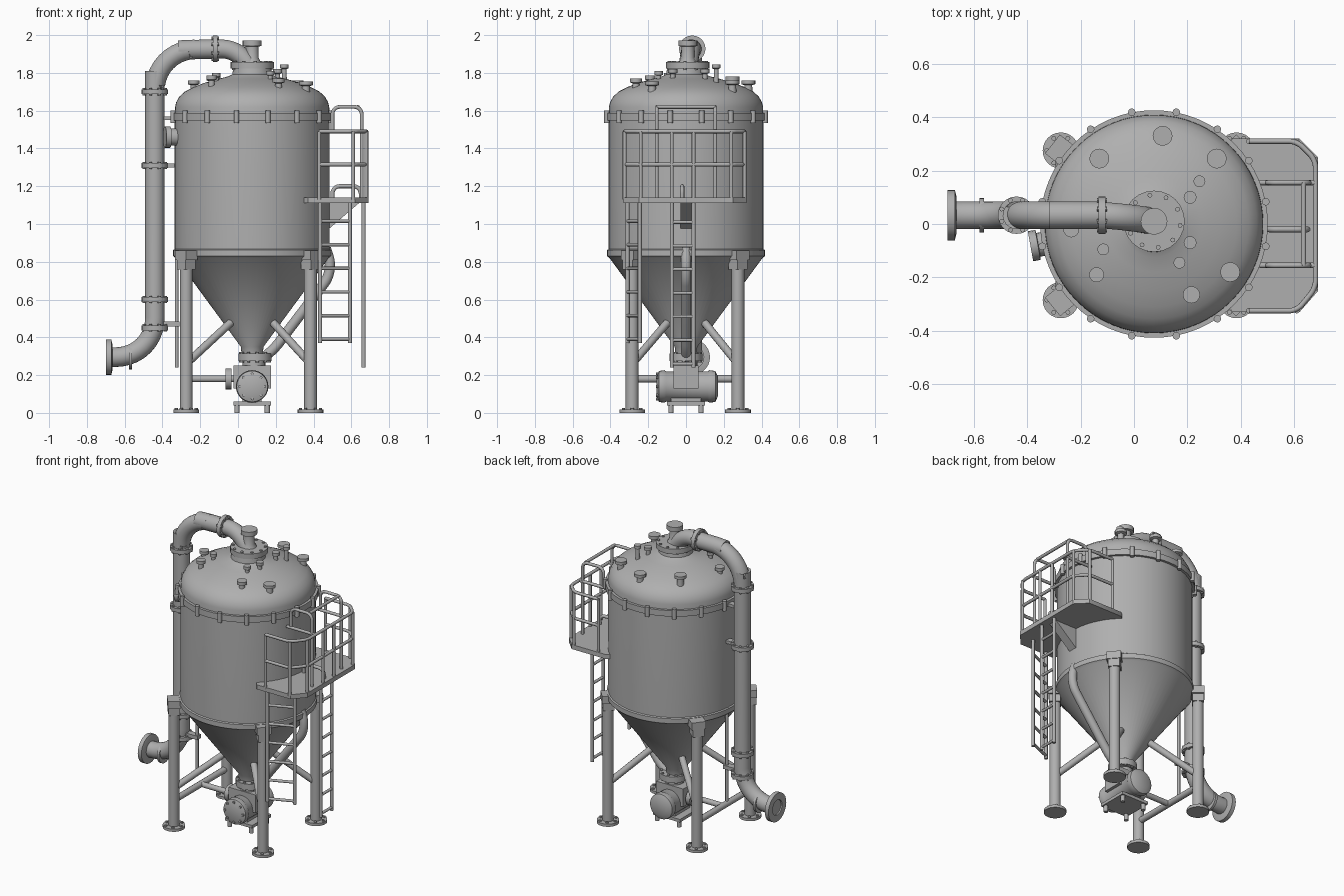
import bpy, bmesh, math
from mathutils import Vector, Matrix

if "Cube" in bpy.data.objects:
    bpy.data.objects.remove(bpy.data.objects["Cube"])

grey = bpy.data.materials.new("steel_grey")
grey.diffuse_color = (0.43, 0.43, 0.43, 1)
grey.use_nodes = True
grey.node_tree.nodes["Principled BSDF"].inputs["Base Color"].default_value = grey.diffuse_color
CX = 0.075  # tank axis


def finish(name, bm, angle=40):
    bmesh.ops.recalc_face_normals(bm, faces=bm.faces)
    me = bpy.data.meshes.new(name)
    bm.to_mesh(me)
    bm.free()
    me.materials.append(grey)
    me.shade_smooth()
    me.set_sharp_from_angle(angle=math.radians(angle))
    bpy.context.collection.objects.link(bpy.data.objects.new(name, me))


def bridge(bm, rings, caps=True):
    n = len(rings[0])
    for a, b in zip(rings, rings[1:]):
        for i in range(n):
            bm.faces.new((a[i], a[(i + 1) % n], b[(i + 1) % n], b[i]))
    if caps:
        bm.faces.new(rings[0])
        bm.faces.new(rings[-1])


def lathe(bm, origin, axis, profile, n=20):
    """Revolve (radius, height) points about an axis."""
    m = Vector(axis).to_track_quat('Z', 'Y').to_matrix()
    o = Vector(origin)
    bridge(bm, [[bm.verts.new(o + m @ Vector((r * math.cos(t), r * math.sin(t), h)))
                 for t in (2 * math.pi * i / n for i in range(n))] for r, h in profile])


def cyl(bm, p, axis, r, h, n=20):
    lathe(bm, p, axis, [(r, 0), (r, h)], n)


def tube(bm, pts, r, corner=0.0, n=12):
    """Sweep a circle along a path with rounded corners."""
    pts = [Vector(p) for p in pts]
    path = [pts[0]]
    for a, b, c in zip(pts, pts[1:], pts[2:]):
        if corner:
            d = min(corner, (a - b).length * .95, (c - b).length * .95)
            s, e = b + (a - b).normalized() * d, b + (c - b).normalized() * d
            k = 10
            for i in range(k + 1):
                t = i / k
                w = .75   # rational weight: near circular
                q = (1 - t) ** 2, 2 * w * t * (1 - t), t * t
                path.append((s * q[0] + b * q[1] + e * q[2]) / sum(q))
        else:
            path.append(b)
    path.append(pts[-1])
    tang = [(path[min(i + 1, len(path) - 1)] - path[max(i - 1, 0)]).normalized()
            for i in range(len(path))]
    u = tang[0].orthogonal().normalized()
    rings = []
    for p, t in zip(path, tang):
        u = (u - t * u.dot(t)).normalized()
        v = t.cross(u)
        rings.append([bm.verts.new(p + r * (u * math.cos(2 * math.pi * i / n)
                      + v * math.sin(2 * math.pi * i / n))) for i in range(n)])
    bridge(bm, rings)


def box(bm, c, s, rot=0):
    m = Matrix.Translation(c) @ Matrix.Rotation(rot, 4, 'Z') @ Matrix.Diagonal((*s, 1))
    bmesh.ops.create_cube(bm, size=1, matrix=m)


def flange(bm, p, axis, r, h, bolts=8):
    """Bolted pipe joint centred on p."""
    a = Vector(axis).normalized()
    p = Vector(p)
    cyl(bm, p - a * h / 2, a, r, h, 24)
    u = a.orthogonal().normalized()
    v = a.cross(u)
    for i in range(bolts):
        t = 2 * math.pi * (i + .5) / bolts
        cyl(bm, p + (u * math.cos(t) + v * math.sin(t)) * r * .86 - a * (h / 2 + .007), a, .009, h + .014, 8)


# Tank shell with cone, cylinder, dome and neck
bm = bmesh.new()
lathe(bm, (CX, 0, 0), (0, 0, 1), [(.055, .3), (.06, .35), (.405, .82), (.418, .83), (.418, .862), (.41, .867),
      (.41, 1.56), (.408, 1.62), (.402, 1.645), (.385, 1.675), (.355, 1.702), (.31, 1.725), (.25, 1.748),
      (.18, 1.768), (.125, 1.782), (.105, 1.792), (.1, 1.825)], 64)
finish("tank_shell", bm)

# Bolted rim between cylinder and dome
bm = bmesh.new()
lathe(bm, (CX, 0, 0), (0, 0, 1), [(.39, 1.548), (.426, 1.548), (.426, 1.588), (.39, 1.588)], 64)
for i in range(16):
    t = 2 * math.pi * (i + .5) / 16
    cyl(bm, (CX + .427 * math.cos(t), .427 * math.sin(t), 1.535), (0, 0, 1), .014, .066, 12)
finish("tank_rim", bm)

# Neck flange and top nozzle
bm = bmesh.new()
flange(bm, (CX, .01, 1.84), (0, 0, 1), .115, .034, 10)
lathe(bm, (CX, .01, 1.85), (0, 0, 1), [(.05, 0), (.034, .03), (.034, .09), (.05, .092), (.05, .122)])
finish("top_nozzle", bm)

# Small nozzles on the dome: x, y, flange radius, top height
bm = bmesh.new()
for x, y, r, z in [(-.13, .245, .037, 1.78), (.107, .33, .037, 1.76), (.31, .245, .037, 1.76),
                   (.36, -.18, .037, 1.755), (.215, -.265, .032, 1.77), (-.14, -.19, .028, 1.785),
                   (.245, .16, .022, 1.845), (.21, .1, .024, 1.82), (.21, -.07, .024, 1.82),
                   (.17, -.145, .022, 1.81), (-.115, -.095, .022, 1.80), (-.235, -.02, .03, 1.76)]:
    lathe(bm, (x, y, z), (0, 0, 1), [(r * .65, -.12), (r * .55, -.025), (r, -.02), (r, 0)], 16)
finish("dome_nozzles", bm)

# Side nozzle
bm = bmesh.new()
d = Vector((-1, -.18, 0)).normalized()
lathe(bm, Vector((CX, 0, 1.46)) + d * .38, d, [(.045, 0), (.045, .06), (.057, .062), (.057, .09)])
finish("side_nozzle", bm)

# Process pipe with flanges
PY = .033
bm = bmesh.new()
tube(bm, [(-.12, PY, 1.925), (.02, .022, 1.935), (.065, .01, 1.82)], .05, .13, 20)
tube(bm, [(-.12, PY, 1.925), (-.22, PY, 1.925), (-.44, PY, 1.915), (-.44, PY, 1.6), (-.44, PY, .295),
          (-.69, PY, .295)], .052, .21, 20)
finish("process_pipe", bm)
bm = bmesh.new()
for z in (1.7, 1.31, .6, .45):
    flange(bm, (-.44, PY, z), (0, 0, 1), .07, .025)
flange(bm, (-.12, PY, 1.928), (1, 0, 0), .07, .025)
flange(bm, (-.57, PY, .295), (1, 0, 0), .064, .016, 0)
lathe(bm, (-.665, PY, .295), (-1, 0, 0), [(.07, 0), (.094, .006), (.094, .033), (.05, .033), (.045, .008)], 28)
finish("pipe_flanges", bm)
bm = bmesh.new()
box(bm, (-.37, PY, 1.31), (.1, .04, .02))
box(bm, (-.37, PY, 1.56), (.1, .04, .02))
box(bm, (-.37, PY, .47), (.12, .04, .025))
tube(bm, [(-.325, PY, .24), (-.325, PY, .87)], .01)
finish("pipe_brackets", bm)

# Legs with feet, brackets and braces
LX, LY, LC = .329, .28, .055
for sx in (-1, 1):
    for sy in (-1, 1):
        x, y = LC + sx * LX, sy * LY - .005
        side = ("left" if sx < 0 else "right") + ("_front" if sy < 0 else "_back")
        bm = bmesh.new()
        cyl(bm, (x, y, 0), (0, 0, 1), .034, .82)
        cyl(bm, (x, y, 0), (0, 0, 1), .068, .018, 24)
        for i in range(6):
            t = math.pi * i / 3
            cyl(bm, (x + .053 * math.cos(t), y + .053 * math.sin(t), 0), (0, 0, 1), .009, .026, 8)
        # tapered bracket tying the leg to the shell
        rot = math.atan2(y, x - CX)
        box(bm, (x, y, .835), (.08, .09, .05), rot)
        box(bm, (x, y, .79), (.07, .072, .06), rot)
        tube(bm, [(x, y, .26), (CX + sx * .09, sy * .08, .5)], .021)
        finish("leg_" + side, bm)
bm = bmesh.new()
tube(bm, [(LC - LX, -LY, .18), (LC - LX, LY, .18)], .02)
tube(bm, [(LC - LX, 0, .18), (CX, 0, .18)], .018)
finish("cross_bar", bm)

# Discharge valve under the cone
bm = bmesh.new()
flange(bm, (CX + .015, 0, .295), (0, 0, 1), .088, .04, 10)
cyl(bm, (CX + .01, 0, .15), (0, 0, 1), .06, .16)
lathe(bm, (CX, -.155, .14), (0, 1, 0), [(.05, 0), (.082, .012), (.086, .04), (.08, .05), (.08, .27),
                                       (.086, .28), (.082, .31), (.05, .325)], 28)
box(bm, (CX, 0, .19), (.2, .13, .12))
cyl(bm, (CX - .14, 0, .18), (1, 0, 0), .055, .03)
for i in range(8):
    t = math.pi * i / 4
    cyl(bm, (CX + .066 * math.cos(t), -.158, .14 + .066 * math.sin(t)), (0, 1, 0), .008, .03, 8)
finish("discharge_valve", bm)
bm = bmesh.new()
box(bm, (CX, 0, .05), (.2, .2, .02))
box(bm, (CX, 0, .075), (.1, .16, .04))
for sx in (-1, 1):
    for sy in (-1, 1):
        cyl(bm, (CX + sx * .08, sy * .08, 0), (0, 0, 1), .014, .05, 10)
finish("valve_stand", bm)

# Drain pipe down the cone
bm = bmesh.new()
tube(bm, [(.465, 0, .87), (.505, 0, .75), (.17, 0, .31), (.1, 0, .27)], .027, .08, 16)
finish("drain_pipe", bm)

# Platform deck hugging the tank
bm = bmesh.new()
outer = [(.37, .32), (.62, .32), (.69, .25), (.69, -.25), (.62, -.33), (.37, -.33)]
arc = [(CX + .4 * math.cos(t), .4 * math.sin(t)) for t in (math.radians(-48 + 8 * i) for i in range(13))]
face = bm.faces.new([bm.verts.new((x, y, 1.11)) for x, y in outer + arc])
ext = bmesh.ops.extrude_face_region(bm, geom=[face])
bmesh.ops.translate(bm, vec=(0, 0, .03), verts=[v for v in ext["geom"] if isinstance(v, bmesh.types.BMVert)])
finish("platform_deck", bm)

# Gusset under the deck
bm = bmesh.new()
x = CX + .39
bridge(bm, [[bm.verts.new(p) for p in ((x, o, .96), (.64, o, 1.11), (x, o, 1.11))] for o in (-.03, .03)])
finish("platform_gusset", bm)

# Railing
bm = bmesh.new()
rail = [(.43, .31), (.61, .31), (.68, .24), (.68, -.24), (.61, -.325), (.43, -.325)]
for z in (1.49, 1.315):
    tube(bm, [(x, y, z) for x, y in rail], .01, .03, 10)
for x, y in rail + [(.68, -.075), (.68, .04)]:
    tube(bm, [(x, y, 1.13), (x, y, 1.49)], .01, 0, 10)
for y in (-.155, .155):
    tube(bm, [(.655, y, 1.13), (.655, y, 1.62), (.5, y, 1.62), (.5, y, 1.5)], .01, .04, 10)
    tube(bm, [(.47, y, 1.49), (.68, y, 1.49)], .01, 0, 10)
tube(bm, [(.635, -.155, 1.62), (.635, .155, 1.62)], .01, 0, 10)
finish("platform_railing", bm)

# Two ladders: stile feet, bottom and top
for name, a, b, z0, z1 in [("front_ladder", (.435, -.31), (.592, -.245), .37, 1.12),
                           ("side_ladder", (.665, -.075), (.665, .04), .24, 1.12)]:
    bm = bmesh.new()
    for x, y in (a, b):
        tube(bm, [(x, y, z0), (x, y, z1)], .011, 0, 10)
    z = z0 + .02
    while z < z1:
        tube(bm, [(*a, z), (*b, z)], .009, 0, 10)
        z += .125
    finish(name, bm)
bm = bmesh.new()
tube(bm, [(.5, -.02, 1.12), (.5, -.02, 1.2), (.65, -.02, 1.2), (.65, -.02, 1.12)], .011, .04, 10)
finish("ladder_handle", bm)
